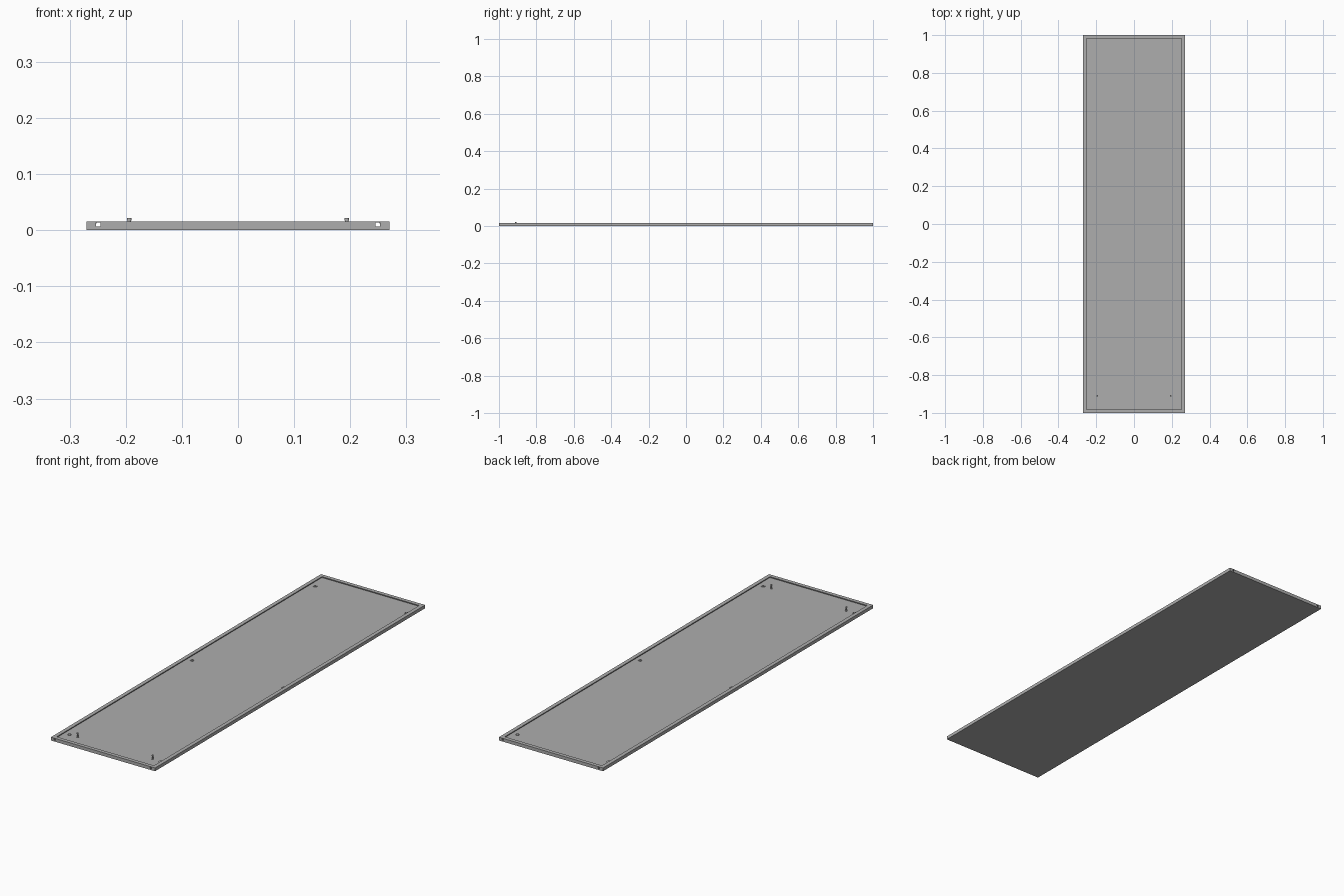
import bpy, bmesh, math

if "Cube" in bpy.data.objects:
    bpy.data.objects.remove(bpy.data.objects["Cube"])

W, L, H, T = 0.27, 1.0, 0.0155, 0.0018   # half width, half length, rim height, sheet thickness
LIP = 0.018                              # width of the folded lip

grey = bpy.data.materials.new("grey_metal")
grey.diffuse_color = (0.42, 0.42, 0.42, 1)
grey.use_nodes = True
grey.node_tree.nodes["Principled BSDF"].inputs["Base Color"].default_value = grey.diffuse_color


def finish(name, bm):
    bmesh.ops.recalc_face_normals(bm, faces=bm.faces)
    me = bpy.data.meshes.new(name)
    bm.to_mesh(me)
    bm.free()
    ob = bpy.data.objects.new(name, me)
    bpy.context.collection.objects.link(ob)
    me.materials.append(grey)
    return ob


def box(name, x0, x1, y0, y1, z0, z1):
    bm = bmesh.new()
    bmesh.ops.create_cube(bm, size=1)
    for v in bm.verts:
        v.co.x = x1 if v.co.x > 0 else x0
        v.co.y = y1 if v.co.y > 0 else y0
        v.co.z = z1 if v.co.z > 0 else z0
    return finish(name, bm)


def lathe(name, x, y, profile, sides=16):
    """Stack of rings (radius, height) closed at both ends."""
    bm = bmesh.new()
    rings = [[bm.verts.new((x + r * math.cos(2 * math.pi * i / sides),
                            y + r * math.sin(2 * math.pi * i / sides), z))
              for i in range(sides)] for r, z in profile]
    for a, b in zip(rings, rings[1:]):
        for i in range(sides):
            j = (i + 1) % sides
            bm.faces.new((a[i], a[j], b[j], b[i]))
    bm.faces.new(rings[0])
    bm.faces.new(rings[-1])
    ob = finish(name, bm)
    for p in ob.data.polygons:
        p.use_smooth = len(p.vertices) == 4 and abs(p.normal.z) < 0.5
    return ob


# Folded sheet: hooked section swept around the rectangle, with floor filled in
# Section points are (inset from the outer edge, height)
section = [(0, 0), (0, H), (LIP, H), (LIP, H - 0.004), (LIP - T, H - 0.004),
           (LIP - T, H - T), (T, H - T), (T, T)]
bm = bmesh.new()
loops = [[bm.verts.new((sx * (W - d), sy * (L - d), z))
          for sx, sy in ((-1, -1), (1, -1), (1, 1), (-1, 1))] for d, z in section]
for a, b in zip(loops, loops[1:]):
    for i in range(4):
        j = (i + 1) % 4
        bm.faces.new((a[i], a[j], b[j], b[i]))
bm.faces.new(loops[0])
bm.faces.new(loops[-1])
tray = finish("folded_panel", bm)

# Square holes through both end walls
for side in (-1, 1):
    for end in (-1, 1):
        cx = side * 0.249
        cut = box("hole_cutter", cx - 0.004, cx + 0.004,
                  end * L - 0.03, end * L + 0.03, 0.0062, 0.0134)
        cut.hide_render = True
        cut.hide_viewport = True
        mod = tray.modifiers.new("end_hole", 'BOOLEAN')
        mod.operation = 'DIFFERENCE'
        mod.solver = 'EXACT'
        mod.object = cut

for side in (-1, 1):
    # Low fasteners along the long edges
    for y in (-0.91, 0, 0.91):
        lathe("edge_fastener", side * 0.237, y,
              [(0.009, -0.0), (0.009, 0.004), (0.006, 0.004), (0.006, 0.0055)])
    # Tall pins near the front end
    lathe("locating_pin", side * 0.194, -0.91,
          [(0.005, T / 2), (0.005, 0.004), (0.0032, 0.004), (0.0032, 0.017),
           (0.0042, 0.017), (0.0042, 0.0215)])
